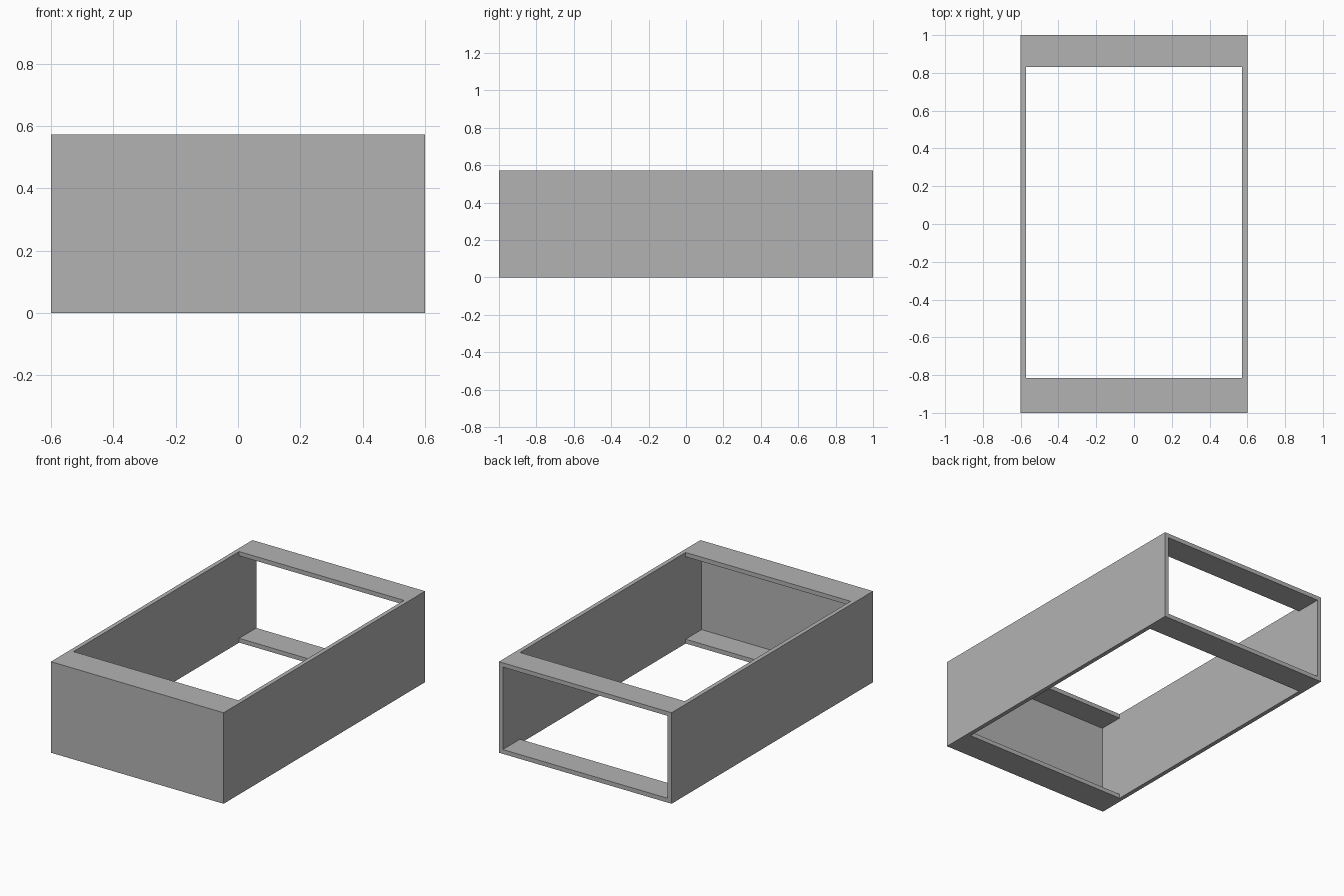
import bpy

# Remove the default object
cube = bpy.data.objects.get("Cube")
if cube:
    bpy.data.objects.remove(cube, do_unlink=True)

WIDTH, LENGTH, HEIGHT = 1.2, 2.0, 0.572
WALL = 0.027
FRONT_RIM, BACK_RIM = -0.815, 0.83   # ends of the top and bottom openings

grey = bpy.data.materials.new("plain grey")
grey.use_nodes = True
colour = (0.45, 0.45, 0.45, 1)
grey.diffuse_color = colour
grey.node_tree.nodes["Principled BSDF"].inputs["Base Color"].default_value = colour


def box(name, low, high):
    """Box spanning two opposite corners."""
    bpy.ops.mesh.primitive_cube_add(size=1)
    ob = bpy.context.object
    ob.name = name
    for v in ob.data.vertices:
        v.co = [h if c > 0 else l for c, l, h in zip(v.co, low, high)]
    ob.data.materials.append(grey)
    return ob


def cut(target, cutter):
    mod = target.modifiers.new(cutter.name, "BOOLEAN")
    mod.operation = "DIFFERENCE"
    mod.solver = "EXACT"
    mod.object = cutter
    cutter.hide_render = True
    cutter.hide_set(True)


x, y = WIDTH / 2, LENGTH / 2
inner = x - WALL

# Outer case
case = box("case", (-x, -y, 0), (x, y, HEIGHT))

# Hollow inside, open at the back
hollow = box("hollow_cutter", (-inner, -y + WALL, WALL), (inner, y + 0.1, HEIGHT - WALL))

# Opening through top and bottom, leaving a strip at each end
opening = box("opening_cutter", (-inner, FRONT_RIM, -0.1), (inner, BACK_RIM, HEIGHT + 0.1))

# Apply the cuts so that only the finished case remains
for cutter in (hollow, opening):
    cut(case, cutter)
    bpy.context.view_layer.objects.active = case
    bpy.ops.object.modifier_apply(modifier=cutter.name)
    bpy.data.objects.remove(cutter, do_unlink=True)
